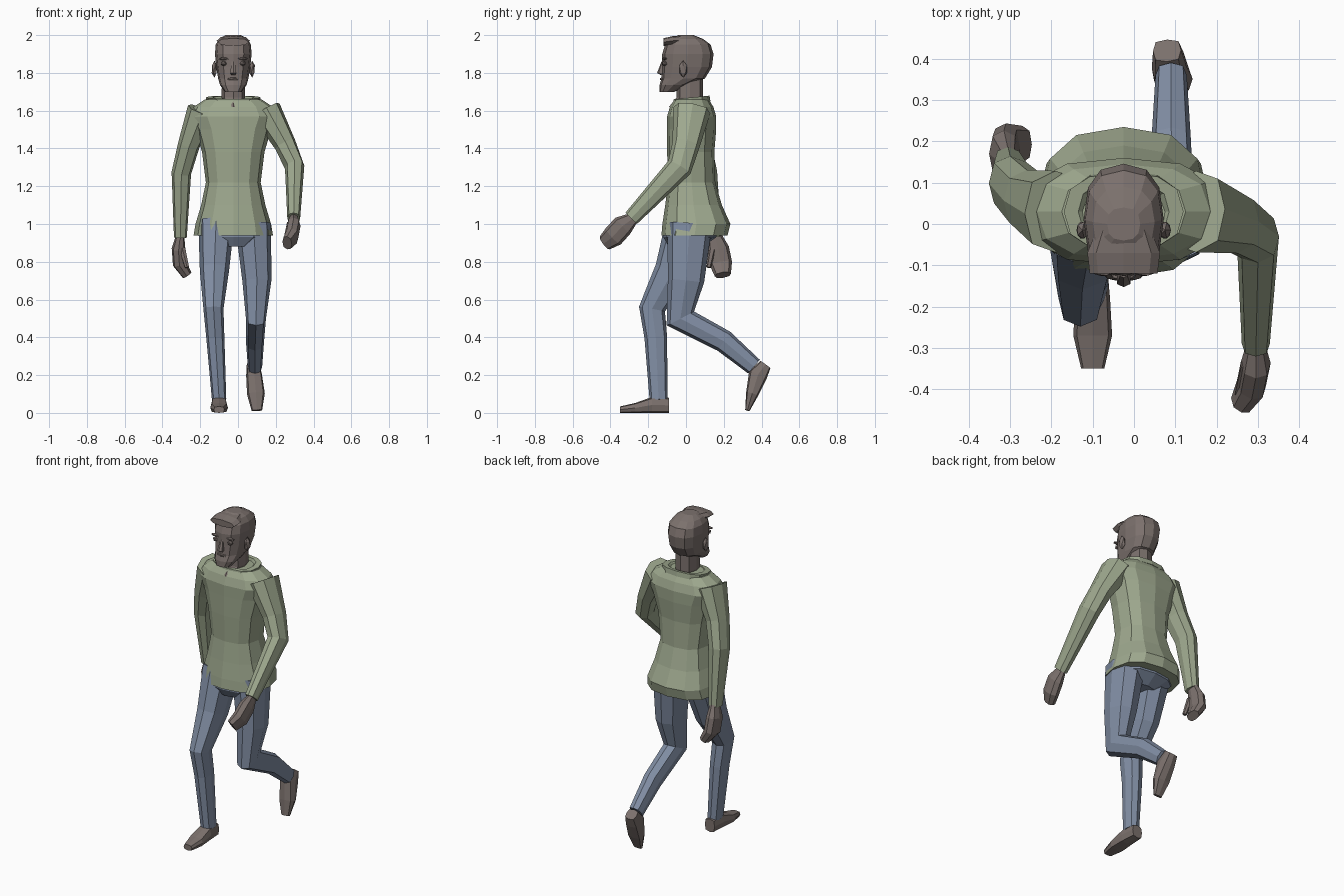
import bpy
import bmesh
from math import cos, sin, pi, copysign
from mathutils import Vector

default_cube = bpy.data.objects.get("Cube")
if default_cube:
    bpy.data.objects.remove(default_cube, do_unlink=True)


def make_material(name, colour):
    material = bpy.data.materials.new(name)
    material.use_nodes = True
    rgba = (*colour, 1)
    material.diffuse_color = rgba
    material.node_tree.nodes["Principled BSDF"].inputs["Base Color"].default_value = rgba
    return material


wool = make_material("sage_green_wool", (.34, .39, .27))
denim = make_material("faded_blue_denim", (.22, .27, .37))
skin = make_material("dusty_brown", (.2, .165, .153))

sideways = Vector((1, 0, 0))
forward = Vector((0, 1, 0))
upright = Vector((0, 0, 1))
body_x = -.025


def add_object(name, builder, material):
    mesh = bpy.data.meshes.new(name)
    bmesh.ops.recalc_face_normals(builder, faces=builder.faces)
    builder.to_mesh(mesh)
    builder.free()
    mesh.materials.append(material)
    bpy.context.collection.objects.link(bpy.data.objects.new(name, mesh))


def rounded(value, squareness):
    """Push a sine or cosine outwards, so that a circle becomes a soft square."""
    return copysign(abs(value) ** squareness, value) if abs(value) > .001 else 0


def tube(name, material, path, widths, depth=1., depths=None, facing=None, sides=8, squareness=.8):
    """Skin sections along a path, mitred at the bends unless all share one facing."""
    points = [Vector(point) for point in path]
    runs = [(end - start).normalized() for start, end in zip(points, points[1:])]
    depths = depths or [width * depth for width in widths]
    builder = bmesh.new()
    rings = []
    for point, before, after, width, reach in zip(
            points, runs[:1] + runs, runs + runs[-1:], widths, depths):
        normal = facing.normalized() if facing else (before + after).normalized()
        across = (sideways - normal * normal.x).normalized()
        along = normal.cross(across)
        if not facing:
            reach /= normal.dot(before)
        ring = []
        for step in range(sides):
            angle = 2 * pi * step / sides
            ring.append(builder.verts.new(
                point
                + across * width * rounded(sin(angle), squareness)
                + along * reach * rounded(cos(angle), squareness)))
        rings.append(ring)
    for lower, upper in zip(rings, rings[1:]):
        for step in range(sides):
            following = (step + 1) % sides
            builder.faces.new((lower[step], lower[following], upper[following], upper[step]))
    builder.faces.new(rings[0])
    builder.faces.new(rings[-1])
    add_object(name, builder, material)


def column(name, material, profile, facing=upright, sides=12):
    """Stack sections in the body's middle: height, centre y, half width, half depth."""
    heights, centres, widths, depths = zip(*profile)
    path = [(body_x, centre, height) for height, centre in zip(heights, centres)]
    tube(name, material, path, widths, depths=depths, facing=facing, sides=sides)


def ball(name, material, centre, size):
    """A faceted ball with its own half size along each axis."""
    builder = bmesh.new()
    bmesh.ops.create_icosphere(builder, subdivisions=1, radius=1)
    bmesh.ops.scale(builder, verts=builder.verts, vec=size)
    bmesh.ops.translate(builder, verts=builder.verts, vec=centre)
    add_object(name, builder, material)


# Jumper from hem to shoulders
column("jumper_body", wool, [
    (.94, .045, .21, .175),
    (1, .055, .2, .18),
    (1.1, .04, .17, .15),
    (1.22, .03, .145, .125),
    (1.38, .025, .165, .125),
    (1.5, .03, .2, .13),
    (1.57, .03, .24, .13),
    (1.62, .03, .21, .115),
    (1.66, .03, .15, .09),
])

# Turned-over collar, lower at the throat
column("jumper_collar", wool, [
    (1.64, .03, .14, .1),
    (1.67, .03, .145, .095),
    (1.67, .03, .11, .075),
    (1.65, .03, .09, .07),
], facing=Vector((0, -.1, 1)))

# Arms: the left swings forward with a bent elbow, the right hangs back
sleeve_paths = {
    "left": [(.15, .03, 1.6), (.25, 0, 1.42), (.3, -.035, 1.3), (.295, -.29, 1.03)],
    "right": [(-.19, .03, 1.6), (-.26, .06, 1.42), (-.3, .1, 1.27), (-.305, .145, .93)],
}
hand_paths = {
    "left": [(.295, -.28, 1.03), (.295, -.335, .99), (.285, -.385, .935), (.26, -.43, .9)],
    "right": [(-.305, .15, .95), (-.315, .17, .87), (-.31, .185, .79), (-.27, .195, .73)],
}
thumb_paths = {
    "left": [(.275, -.34, 1), (.255, -.41, .93)],
    "right": [(-.295, .14, .87), (-.27, .12, .77)],
}
for side in ("left", "right"):
    tube(side + "_sleeve", wool, sleeve_paths[side], (.08, .058, .052, .034), depth=1.25)
    tube(side + "_hand", skin, hand_paths[side], (.02, .036, .036, .027), depth=1.6)
    tube(side + "_thumb", skin, thumb_paths[side], (.018, .012), sides=6)

# Trousers: a seat and two legs in mid-stride
column("trouser_seat", denim, [
    (.88, 0, .09, .09),
    (.93, .02, .18, .14),
    (1, .03, .18, .15),
])
leg_paths = {
    "left": [(.08, .02, 1), (.1, 0, .7), (.095, -.03, .5), (.09, .2, .38), (.09, .36, .245)],
    "right": [(-.115, .01, 1), (-.125, -.07, .75), (-.13, -.18, .55), (-.12, -.16, .4),
              (-.1, -.145, .07)],
}
for side, path in leg_paths.items():
    tube(side + "_trouser_leg", denim, path, (.095, .077, .053, .048, .038), depth=1.25)

# Shoes, heel to toe: the right is planted, the left is lifted behind
shoe_widths = (.034, .042, .047, .028)
tube("right_shoe", skin,
     [(-.1, -.09, .04), (-.1, -.18, .042), (-.1, -.27, .026), (-.1, -.35, .017)],
     shoe_widths, depths=(.04, .042, .026, .017), facing=forward, squareness=.6)
tube("left_shoe", skin,
     [(.08, .42, .255), (.085, .38, .2), (.095, .35, .1), (.1, .325, .013)],
     shoe_widths, depths=(.033, .05, .033, .012), squareness=.6)

# Neck and head
column("neck", skin, [
    (1.62, 0, .045, .09),
    (1.67, .02, .062, .07),
    (1.77, .02, .06, .07),
], sides=8)
column("head", skin, [
    (1.7, -.1, .045, .04),
    (1.735, -.065, .07, .075),
    (1.77, -.015, .08, .115),
    (1.83, .005, .09, .132),
    (1.9, .01, .097, .136),
    (1.95, .01, .093, .12),
    (1.98, .005, .075, .085),
    (2, 0, .04, .04),
])

# Swept-up fringe above the forehead
tube("fringe", skin,
     [(body_x, -.12, 1.963), (body_x, -.07, 1.97), (body_x, 0, 1.975)],
     (.082, .088, .06), depths=(.02, .025, .025), facing=forward)

# Nose and lips
tube("nose", skin,
     [(body_x, -.12, 1.86), (body_x, -.135, 1.8), (body_x, -.125, 1.79)],
     (.01, .018, .012), facing=upright, sides=6)
ball("lips", skin, (body_x, -.12, 1.768), (.036, .02, .01))

# Ears, eyes and brows
for side, sign in (("left", 1), ("right", -1)):
    ear_x, eye_x = body_x + sign * .1, body_x + sign * .05
    ball(side + "_ear", skin, (ear_x, -.015, 1.82), (.016, .024, .045))
    ball(side + "_eye", skin, (eye_x, -.112, 1.85), (.017, .017, .015))
    ball(side + "_brow", skin, (eye_x, -.113, 1.875), (.032, .014, .008))
